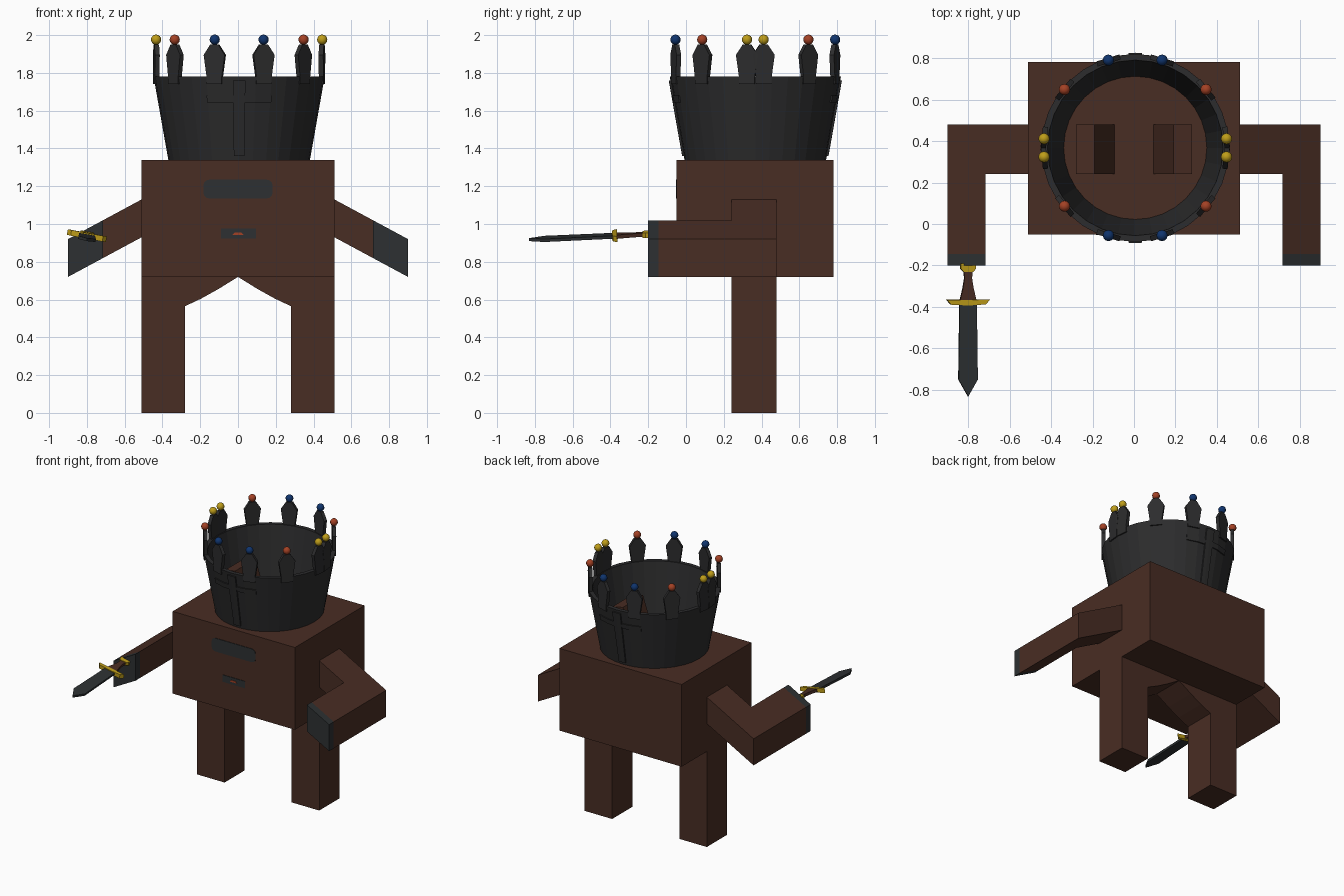
import bpy, bmesh, math
from mathutils import Matrix, Vector

if "Cube" in bpy.data.objects:
    bpy.data.objects.remove(bpy.data.objects["Cube"])


def material(name, rgb):
    m = bpy.data.materials.new(name)
    m.diffuse_color = (*rgb, 1)
    m.use_nodes = True
    m.node_tree.nodes["Principled BSDF"].inputs["Base Color"].default_value = m.diffuse_color
    return m


BROWN = material("brown", (0.066, 0.026, 0.017))
IRON = material("crown iron", (0.025, 0.025, 0.026))
STEEL = material("steel grey", (0.026, 0.030, 0.032))
GOLD = material("gold", (0.52, 0.34, 0.010))
BLUE = material("blue", (0.005, 0.035, 0.155))
RED = material("red", (0.37, 0.053, 0.018))


def finish(name, bm, mat, smooth=False):
    bmesh.ops.recalc_face_normals(bm, faces=bm.faces)
    me = bpy.data.meshes.new(name)
    bm.to_mesh(me)
    bm.free()
    me.materials.append(mat)
    for p in me.polygons:
        p.use_smooth = smooth
    ob = bpy.data.objects.new(name, me)
    bpy.context.collection.objects.link(ob)
    return ob


def prism(name, outline, depth, mat, place):
    """Extrude a 2D outline (u, v) over depth (w0, w1); place maps u, v, w to a point."""
    bm = bmesh.new()
    rings = [[bm.verts.new(place(u, v, w)) for u, v in outline] for w in depth]
    n = len(outline)
    bm.faces.new(rings[0])
    bm.faces.new(rings[1])
    for i in range(n):
        j = (i + 1) % n
        bm.faces.new((rings[0][i], rings[0][j], rings[1][j], rings[1][i]))
    return finish(name, bm, mat)


def side_place(s):
    return lambda u, v, w: Vector((s * u, w, v))


def rect(x0, x1, z0, z1):
    return [(x0, z0), (x1, z0), (x1, z1), (x0, z1)]


# Body
prism("body", rect(-0.51, 0.51, 0.72, 1.34), (-0.05, 0.78), BROWN, side_place(1))

# Eye band, rounded
eye = []
for cx, cz, a0 in ((0.15, 1.205, 0), (-0.15, 1.205, 90), (-0.15, 1.165, 180), (0.15, 1.165, 270)):
    for k in range(4):
        a = math.radians(a0 + 30 * k)
        eye.append((cx + 0.033 * math.cos(a), cz + 0.03 * math.sin(a)))
prism("eye_band", eye, (-0.054, -0.048), STEEL, side_place(1))

# Mouth and tongue
prism("mouth", rect(-0.09, 0.095, 0.923, 0.975), (-0.054, -0.048), STEEL, side_place(1))
prism("tongue", [(-0.03, 0.942), (0.03, 0.942), (0.018, 0.955), (-0.018, 0.955)],
      (-0.057, -0.05), RED, side_place(1))

# Legs with arch, ears and arms, one per side
leg = [(0.51, 0), (0.51, 0.72), (0, 0.72), (0.105, 0.655), (0.195, 0.605), (0.28, 0.565), (0.28, 0)]
ear = [(0.095, 1.34), (0.19, 1.62), (0.28, 1.60), (0.28, 1.34)]
SLOPE = 0.21 / 0.39


def arm_place(s):
    # u is x, v is y, w picks the bottom or top of the sloping arm
    return lambda u, v, w: Vector((s * u, v, 1.13 - (u - 0.51) * SLOPE - w))


for s, label in ((-1, "left"), (1, "right")):
    prism(label + "_leg", leg, (0.24, 0.48), BROWN, side_place(s))
    prism(label + "_ear", ear, (0.24, 0.48), BROWN, side_place(s))
    prism(label + "_arm", [(0.51, 0.24), (0.715, 0.24), (0.715, -0.145), (0.9, -0.145),
                           (0.9, 0.48), (0.51, 0.48)], (0, 0.2), BROWN, arm_place(s))
    prism(label + "_hand", rect(0.715, 0.9, -0.2, -0.145), (0, 0.2), STEEL, arm_place(s))

# Crown wall: open cone ring
CX, CY, Z0, Z1, SEG = 0.006, 0.367, 1.34, 1.78, 32


def radius(z):
    return 0.375 + (z - Z0) / (Z1 - Z0) * 0.078


def polar(r, a, z):
    return Vector((CX + r * math.cos(a), CY + r * math.sin(a), z))


section = [(radius(Z0), Z0), (radius(Z1), Z1), (radius(Z1) - 0.03, Z1), (radius(Z0) - 0.03, Z0)]
bm = bmesh.new()
rings = [[bm.verts.new(polar(r, 2 * math.pi * i / SEG, z)) for r, z in section] for i in range(SEG)]
for i in range(SEG):
    a, b = rings[i], rings[(i + 1) % SEG]
    for k in range(4):
        bm.faces.new((a[k], b[k], b[(k + 1) % 4], a[(k + 1) % 4]))
finish("crown_wall", bm, IRON)


# Crosses wrapped on the front and back of the crown
def wrapped_bar(name, centre, half, z0, z1, lift):
    n = max(2, round(half / 0.04))
    bm = bmesh.new()
    cols = []
    for i in range(n + 1):
        a = centre + math.asin((-1 + 2 * i / n) * half / radius((z0 + z1) / 2))
        cols.append([bm.verts.new(polar(radius(z) + d, a, z))
                     for z, d in ((z0, -0.01), (z0, lift), (z1, lift), (z1, -0.01))])
    for a, b in zip(cols, cols[1:]):
        for k in range(4):
            bm.faces.new((a[k], b[k], b[(k + 1) % 4], a[(k + 1) % 4]))
    bm.faces.new(cols[0])
    bm.faces.new(cols[-1])
    finish(name, bm, IRON)


for label, a in (("front", -math.pi / 2), ("back", math.pi / 2)):
    wrapped_bar(label + "_cross_post", a, 0.03, 1.36, 1.76, 0.009)
    wrapped_bar(label + "_cross_bar", a, 0.168, 1.642, 1.68, 0.008)

# Crown points, each with a gem on top
point = [(-0.042, 1.74), (0.042, 1.74), (0.042, 1.78), (0.058, 1.895), (0.022, 1.95),
         (-0.022, 1.95), (-0.058, 1.895), (-0.042, 1.78)]
for base, sign in ((0, 1), (0, -1), (180, 1), (180, -1)):
    for deg, mat, colour in ((5.7, GOLD, "gold"), (39.5, RED, "red"), (73, BLUE, "blue")):
        a = math.radians(base + sign * deg)
        out = Vector((math.cos(a), math.sin(a), 0))
        tan = Vector((-math.sin(a), math.cos(a), 0))
        prism("crown_point", point, (0.428, 0.453), IRON,
              lambda u, v, w: Vector((CX, CY, v)) + tan * u + out * w)
        bm = bmesh.new()
        bmesh.ops.create_uvsphere(bm, u_segments=12, v_segments=8, radius=0.027,
                                  matrix=Matrix.Translation(polar(0.442, a, 1.976)))
        finish(colour + "_gem", bm, mat, True)

# Sword: outlines drawn along its length, then rolled and pitched into the hand
pose = (Matrix.Translation((-0.8, -0.2, 0.946)) @ Matrix.Rotation(math.radians(2.6), 4, 'X')
        @ Matrix.Rotation(math.radians(10.5), 4, 'Y'))


def sword_part(name, half_outline, thick, mat):
    outline = half_outline + [(-u, v) for u, v in reversed(half_outline) if u > 0]
    prism(name, outline, (-thick / 2, thick / 2), mat, lambda u, v, w: pose @ Vector((u, -v, w)))


sword_part("sword_pommel", [(0.037, -0.01), (0.037, 0.015), (0.024, 0.03)], 0.028, GOLD)
sword_part("sword_grip", [(0.022, 0.025), (0.018, 0.06), (0.026, 0.11), (0.04, 0.168)], 0.02, BROWN)
sword_part("sword_guard", [(0.105, 0.165), (0.085, 0.188), (0.01, 0.192)], 0.03, GOLD)
sword_part("sword_blade", [(0.042, 0.18), (0.047, 0.55), (0.0, 0.632)], 0.016, STEEL)
